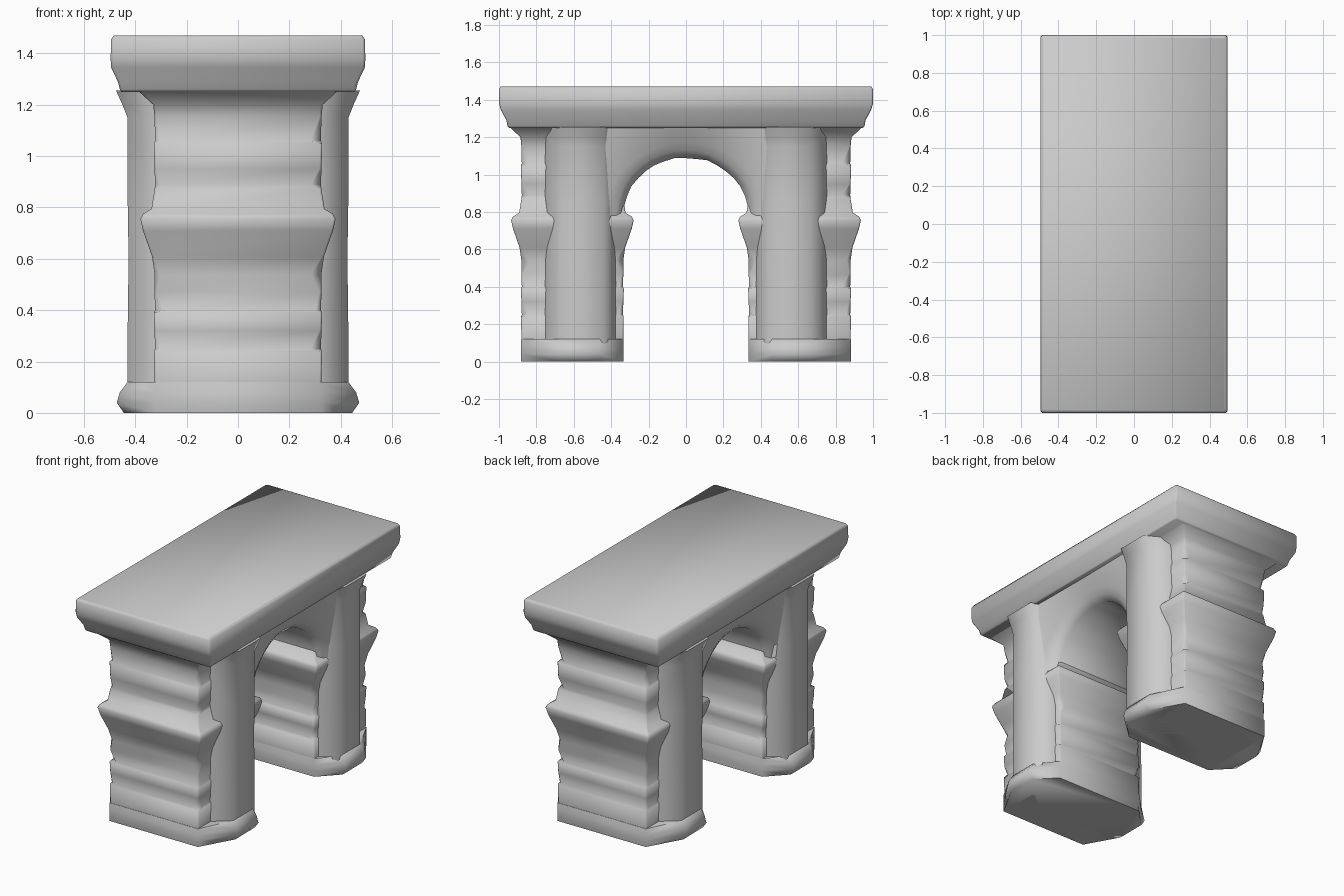
import bpy, bmesh, math, random

if "Cube" in bpy.data.objects:
    bpy.data.objects.remove(bpy.data.objects["Cube"])

random.seed(4)


def loft(name, rings, angle=60):
    """Skin a stack of equal-length point rings and cap both ends."""
    bm = bmesh.new()
    rows = [[bm.verts.new(p) for p in ring] for ring in rings]
    n = len(rows[0])
    for a, b in zip(rows, rows[1:]):
        for i in range(n):
            j = (i + 1) % n
            bm.faces.new((a[i], a[j], b[j], b[i]))
    bm.faces.new(rows[0])
    bm.faces.new(rows[-1])
    bmesh.ops.recalc_face_normals(bm, faces=bm.faces[:])
    mesh = bpy.data.meshes.new(name)
    bm.to_mesh(mesh)
    bm.free()
    obj = bpy.data.objects.new(name, mesh)
    bpy.context.collection.objects.link(obj)
    bpy.ops.object.select_all(action='DESELECT')
    obj.select_set(True)
    bpy.context.view_layer.objects.active = obj
    bpy.ops.object.shade_smooth_by_angle(angle=math.radians(angle))
    return obj


def chamfered(hx, y0, y1, z, cuts):
    """Rectangle in plan with its own chamfer at each corner."""
    a, b, c, d = cuts
    return [(-hx + a, y0, z), (hx - b, y0, z), (hx, y0 + b, z), (hx, y1 - c, z),
            (hx - c, y1, z), (-hx + d, y1, z), (-hx, y1 - d, z), (-hx, y0 + a, z)]


def hexagon(hx, nx, inner, outer, m0, m1, z, s):
    """Plan with narrow ends (nx) and a wide middle (hx)."""
    return [(nx, s * inner, z), (hx, s * m0, z), (hx, s * m1, z),
            (nx, s * outer, z), (-nx, s * outer, z), (-hx, s * m1, z),
            (-hx, s * m0, z), (-nx, s * inner, z)]


# (height, outward swell, chipped corners?) of the worn stone courses
COURSES = [(0.0, 0, 0), (0.12, 0, 0), (0.24, 0.002, 0), (0.25, -0.002, 1), (0.32, 0, 0),
           (0.39, 0.003, 0), (0.40, -0.002, 1), (0.47, 0, 0), (0.54, 0, 1),
           (0.61, 0.01, 0), (0.71, 0.045, 0), (0.755, 0.055, 0), (0.775, 0.045, 0),
           (0.795, 0.012, 0), (0.87, 0, 0), (0.89, -0.002, 1), (0.95, 0, 0),
           (1.05, 0.003, 0), (1.06, -0.002, 1), (1.15, 0, 0), (1.20, 0.005, 0),
           (1.255, 0.065, 0)]

for s, side in ((-1, "front"), (1, "back")):
    # Coursed core of the pier, with chipped corners and a moulding
    rings = []
    for z, o, chip in COURSES:
        cuts = [random.choice((0.02, 0.04)) if chip else 0.008 for _ in range(4)]
        inner = 0.335 - min(o, 0.055)
        ya, yb = sorted((s * inner, s * (0.88 + o)))
        rings.append(chamfered(0.325 + o, ya, yb, z, cuts))
    loft(side + "_pier_core", rings)

    # Faceted pilaster on both sides, flaring under the slab
    loft(side + "_pilaster", [
        hexagon(w, 0.315, 0.37, 0.76, 0.44, 0.665, z, s)
        for w, z in ((0.43, 0.02), (0.43, 0.3), (0.426, 0.6), (0.43, 0.85),
                     (0.43, 1.15), (0.45, 1.20), (0.475, 1.255))], 70)

    # Spreading foot of the pilaster
    loft(side + "_foot", [
        hexagon(w, 0.323, 0.335, 0.882, 0.46, 0.665, z, s)
        for w, z in ((0.445, 0.0), (0.472, 0.04), (0.46, 0.08), (0.43, 0.12))], 70)

# Arch wall with a softened, slightly uneven edge around the opening
sections = []
N = 18
for i in range(N + 1):
    t = math.pi * i / N
    c, q = math.cos(t), math.sin(t)
    worn = random.uniform(-0.005, 0.005) * q
    soffit = ((0.335 + worn) * c, 0.78 + (0.312 + worn) * q)
    rim = (0.375 * c, 0.78 + 0.35 * q)
    upper = (0.43 * c, 0.78 + 0.39 * q)
    top = (0.46 * c, 1.26)
    sections.append([(-0.325, *soffit), (0.325, *soffit), (0.36, *rim), (0.385, *upper),
                     (0.43, *top), (-0.43, *top), (-0.385, *upper), (-0.36, *rim)])
loft("arch_wall", sections)

# Moulded top slab
loft("top_slab", [
    chamfered(x, -y, y, z, [0.01] * 4)
    for x, y, z in ((0.455, 0.945, 1.25), (0.46, 0.955, 1.26), (0.468, 0.96, 1.29),
                    (0.494, 0.99, 1.345), (0.496, 1.0, 1.38),
                    (0.494, 1.0, 1.455), (0.484, 0.99, 1.47))])
